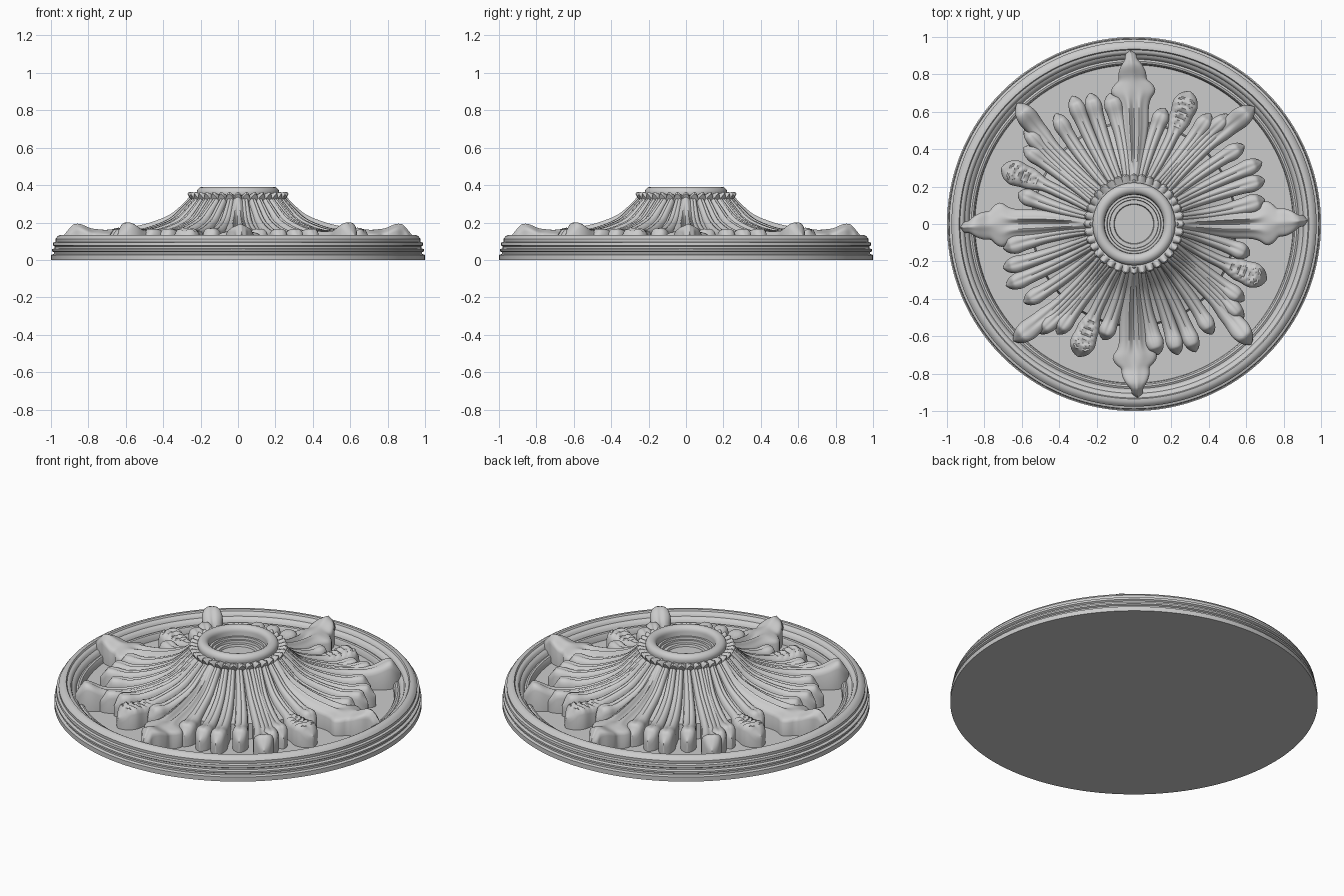
import bpy, bmesh, math
from mathutils import Vector

if "Cube" in bpy.data.objects:
    bpy.data.objects.remove(bpy.data.objects["Cube"])

FLOOR = 0.045


def curve(table, x):
    """Smooth interpolation through (x, y) pairs."""
    if x <= table[0][0]:
        return table[0][1]
    if x >= table[-1][0]:
        return table[-1][1]
    i = max(k for k in range(len(table) - 1) if table[k][0] <= x)

    def slope(k):
        a, b = table[max(k - 1, 0)], table[min(k + 1, len(table) - 1)]
        return (b[1] - a[1]) / (b[0] - a[0])
    (x0, y0), (x1, y1) = table[i], table[i + 1]
    d = x1 - x0
    t = (x - x0) / d
    return ((2*t**3 - 3*t*t + 1) * y0 + (t**3 - 2*t*t + t) * d * slope(i)
            + (3*t*t - 2*t**3) * y1 + (t**3 - t*t) * d * slope(i + 1))


def finish(name, bm, angle=40):
    bmesh.ops.remove_doubles(bm, verts=bm.verts, dist=1e-5)
    bmesh.ops.recalc_face_normals(bm, faces=bm.faces)
    me = bpy.data.meshes.new(name)
    bm.to_mesh(me)
    bm.free()
    ob = bpy.data.objects.new(name, me)
    bpy.context.collection.objects.link(ob)
    bpy.ops.object.select_all(action='DESELECT')
    ob.select_set(True)
    bpy.context.view_layer.objects.active = ob
    bpy.ops.object.shade_smooth_by_angle(angle=math.radians(angle))
    return ob


def lathe(name, profile, n=128, wave=None):
    """Revolve an (r, z) profile; wave(i, angle) shifts r and z."""
    bm = bmesh.new()
    rings = []
    for k in range(n):
        a = 2 * math.pi * k / n
        ring = []
        for i, (r, z) in enumerate(profile):
            dr, dz = wave(i, a) if wave else (0, 0)
            ring.append(bm.verts.new(((r + dr) * math.cos(a), (r + dr) * math.sin(a), z + dz)))
        rings.append(ring)
    for k in range(n):
        p, q = rings[k], rings[(k + 1) % n]
        for i in range(len(profile) - 1):
            bm.faces.new((p[i], q[i], q[i + 1], p[i + 1]))
    return finish(name, bm)


# Height of the leaf surface against radius
HEIGHT = [(0.2, 0.345), (0.25, 0.31), (0.3, 0.26), (0.35, 0.212), (0.4, 0.182), (0.5, 0.147),
          (0.6, 0.13), (0.7, 0.127), (0.78, 0.13), (0.85, 0.155), (0.89, 0.148), (0.94, 0.12)]


def leaf_strip(bm, path, widths, bump, turn, nt=44, nu=14):
    """Blade along a quadratic path with a shaped top and walls down to the panel."""
    a, b, c = (Vector(p) for p in path)
    rows = []
    for i in range(nt + 1):
        t = 1 - (1 - i / nt) ** 1.4
        p = a * (1 - t)**2 + b * 2*t*(1 - t) + c * t*t
        d = ((b - a) * (1 - t) + (c - b) * t).normalized()
        side = Vector((-d.y, d.x))
        w = max(curve(widths, t), 0.002)
        row = []
        for j in range(-1, nu + 2):
            u = max(-1, min(1, 2 * j / nu - 1))
            q = p + side * w * u
            z = curve(HEIGHT, q.length) + bump(t, u)
            if j in (-1, nu + 1):
                z = FLOOR - 0.01
            x, y = q.x, q.y
            for _ in range(turn):
                x, y = -y, x
            row.append(bm.verts.new((x, y, z)))
        rows.append(row)
    for p, q in zip(rows, rows[1:]):
        for j in range(len(p) - 1):
            bm.faces.new((p[j], p[j + 1], q[j + 1], q[j]))
    bm.faces.new(rows[-1])


# Round backing plate with moulded rim and sunken panel
lathe("base_plate", [(0, 0), (1, 0), (1, 0.027), (0.985, 0.032), (0.985, 0.042), (0.995, 0.047),
                     (0.995, 0.057), (0.98, 0.062), (0.98, 0.072), (0.99, 0.078), (0.988, 0.092),
                     (0.975, 0.096), (0.976, 0.112), (0.965, 0.126), (0.95, 0.134), (0.935, 0.134),
                     (0.93, 0.125), (0.92, 0.125), (0.91, 0.118), (0.905, 0.105), (0.893, 0.1),
                     (0.885, 0.09), (0.88, 0.078), (0.87, 0.083), (0.86, 0.08), (0.853, 0.068),
                     (0.85, FLOOR), (0, FLOOR)], 160)

# Flared core below the leaves
core = [(r, curve(HEIGHT, r) - 0.006) for r in (0.2, 0.25, 0.3, 0.35, 0.4, 0.45, 0.5, 0.54)]
lathe("rosette_core", core + [(0.55, FLOOR - 0.01)])

# Side lobes of one quarter: tip x, tip y, half width, sideways bend
LOBES = [(0.70, 0.13, 0.050, -0.03), (0.70, 0.235, 0.046, 0.02), (0.685, 0.33, 0.045, 0.02),
         (0.59, 0.42, 0.044, 0.03), (0.645, 0.625, 0.056, 0.05), (0.51, 0.585, 0.042, 0.03),
         (0.41, 0.59, 0.045, -0.02), (0.30, 0.71, 0.068, -0.03), (0.165, 0.62, 0.046, 0.02)]


def lobe_bump(scallop, rise):
    def f(t, u):
        dome = 0.036 * math.sqrt(max(0, 1 - u * u)) - 0.008
        flute = -0.009 * math.exp(-(u / 0.22)**2) * min(1, 4 * (1 - t))
        curl = rise * math.exp(-((t - 0.87) / 0.1)**2) - 0.05 * max(0, t - 0.92) / 0.08
        steps = 0
        if scallop and 0.62 < t < 0.93 and abs(u) < 0.75:
            steps = 0.014 * abs(math.sin((t + 0.08 * u * u) * 48)) - 0.008
        return dome + flute + curl + steps
    return f


bm = bmesh.new()
for turn in range(4):
    for i, (x, y, w, bend) in enumerate(LOBES):
        a = math.radians(9 * (i + 1))
        start = Vector((math.cos(a), math.sin(a))) * 0.23
        tip = Vector((x, y))
        d = (tip - start).normalized()
        mid = (start + tip) / 2 + Vector((-d.y, d.x)) * bend
        widths = [(0, 0.019), (0.35, 0.031), (0.55, 0.036), (0.68, w * 0.85), (0.76, w * 0.9),
                  (0.86, w), (0.94, w * 0.75), (0.98, w * 0.4), (1, 0.003)]
        leaf_strip(bm, (start, mid, tip), widths,
                   lobe_bump(i == 7, 0.026 if i == 4 else 0.014), turn)
finish("side_leaf_lobes", bm, 50)


# Long axis leaves with a looped centre ridge and pointed tip
def axis_bump(t, u):
    loop = math.exp(-((t - 0.38) / 0.27)**4)
    dome = 0.034 * math.sqrt(max(0, 1 - u * u)) - 0.004
    ridge = 0.017 * math.exp(-((abs(u) - 0.36) / 0.17)**2) - 0.016 * math.exp(-(u / 0.18)**2)
    tip_rib = 0.008 * math.exp(-(u / 0.3)**2)
    return dome + loop * ridge + (1 - loop) * tip_rib - 0.03 * max(0, t - 0.93) / 0.07


AXIS_WIDTH = [(0, 0.024), (0.2, 0.05), (0.4, 0.073), (0.56, 0.08), (0.62, 0.092), (0.68, 0.118),
              (0.73, 0.106), (0.77, 0.078), (0.82, 0.074), (0.88, 0.058), (0.93, 0.034),
              (0.97, 0.027), (1, 0.004)]
bm = bmesh.new()
for turn in range(4):
    leaf_strip(bm, ((0.23, 0), (0.58, -0.012), (0.93, 0.02)), AXIS_WIDTH, axis_bump, turn, 60, 24)
finish("axis_leaves", bm, 50)


# Ruffled ring of leaf ends below the collar
def ruffle(i, a):
    s = abs(math.cos(18 * a))
    amount = (0, 0.3, 1, 1, 0.5, 0)[i]
    return (-0.014 * (1 - s) * amount, -0.028 * (1 - s) * amount)


lathe("ruffle", [(0.205, 0.345), (0.235, 0.354), (0.262, 0.364), (0.27, 0.352), (0.256, 0.325),
                 (0.24, 0.30)], 288, ruffle)

# Round collar with a stepped socket
collar = [(0.215, 0.32)]
for k in range(13):
    a = math.pi * (1 - k / 12)
    collar.append((0.19 - 0.031 * math.cos(a) * -1 * -1, 0.36 + 0.03 * math.sin(a)))
collar = [collar[0]] + collar[1:]
lathe("collar", collar + [(0.157, 0.335), (0.145, 0.335), (0.143, 0.322), (0.13, 0.322),
                          (0.128, 0.308), (0.108, 0.308), (0.104, 0.296), (0, 0.296)], 96)
